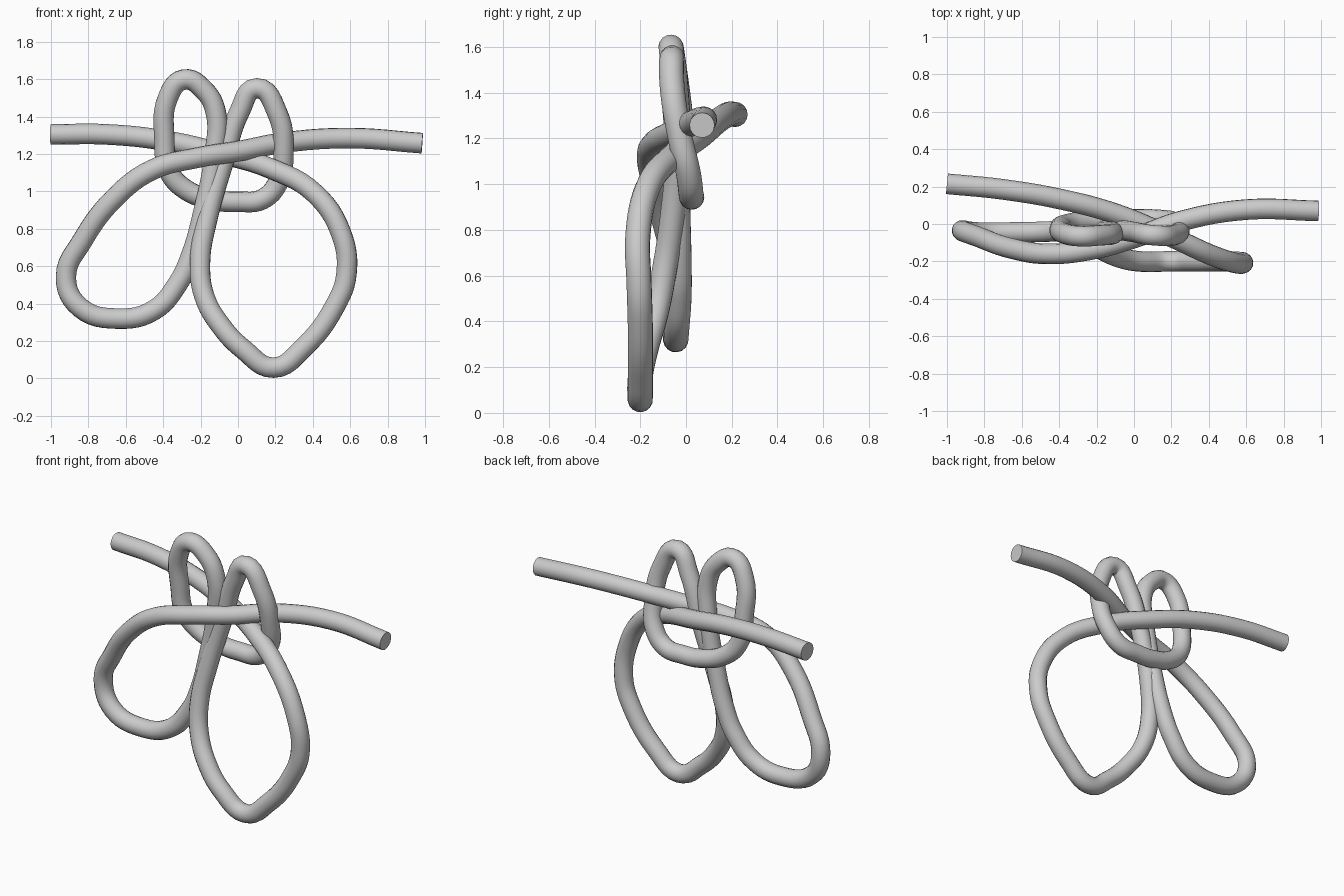
import bpy

# Centre line of the rope, from the left end to the right end
path = [
    # left end, passing behind the knot
    (-1.0, .215, 1.305), (-.7, .185, 1.305), (-.38, .13, 1.27), (-.1, .055, 1.205), (.18, -.06, 1.12),
    # large right loop
    (.41, -.165, .99), (.55, -.21, .78), (.58, -.205, .56), (.52, -.2, .39),
    (.35, -.2, .165), (.19, -.2, .058), (.03, -.2, .155), (-.09, -.175, .28),
    (-.18, -.13, .44), (-.203, -.095, .62), (-.165, -.06, .85), (-.08, -.035, 1.15),
    # upper right loop
    (.01, -.045, 1.43), (.1, -.06, 1.552), (.21, -.06, 1.42), (.243, -.025, 1.2),
    (.215, .01, 1.05), (.13, .022, .958),
    # lower bar and upper left loop
    (0, .025, .945), (-.13, .022, .955), (-.28, .012, 1.01), (-.37, -.005, 1.11),
    (-.393, -.02, 1.27), (-.375, -.05, 1.5), (-.29, -.065, 1.598), (-.18, -.06, 1.54),
    (-.118, -.055, 1.42), (-.125, -.04, 1.2),
    # left loop
    (-.19, -.035, .87), (-.25, -.03, .66), (-.32, -.03, .51), (-.45, -.04, .365), (-.64, -.045, .32),
    (-.845, -.045, .38), (-.92, -.035, .54), (-.83, -.07, .74), (-.66, -.13, .965),
    # over the front of the knot to the right end
    (-.46, -.16, 1.115), (-.22, -.135, 1.18), (0, -.075, 1.215), (.25, .015, 1.262),
    (.6, .077, 1.285), (.985, .07, 1.258),
]

# Rope: round bevel along a smooth curve, closed at both ends
curve = bpy.data.curves.new("rope", 'CURVE')
curve.dimensions = '3D'
curve.resolution_u = 6
curve.bevel_depth = .055
curve.bevel_resolution = 6
curve.use_fill_caps = True
spline = curve.splines.new('BEZIER')
spline.bezier_points.add(len(path) - 1)
for point, co in zip(spline.bezier_points, path):
    point.co = co
    point.handle_left_type = point.handle_right_type = 'AUTO'

rope = bpy.data.objects.new("knotted_rope", curve)
bpy.context.collection.objects.link(rope)
bpy.context.view_layer.objects.active = rope
rope.select_set(True)
bpy.ops.object.convert(target='MESH')
bpy.ops.object.shade_smooth_by_angle()
